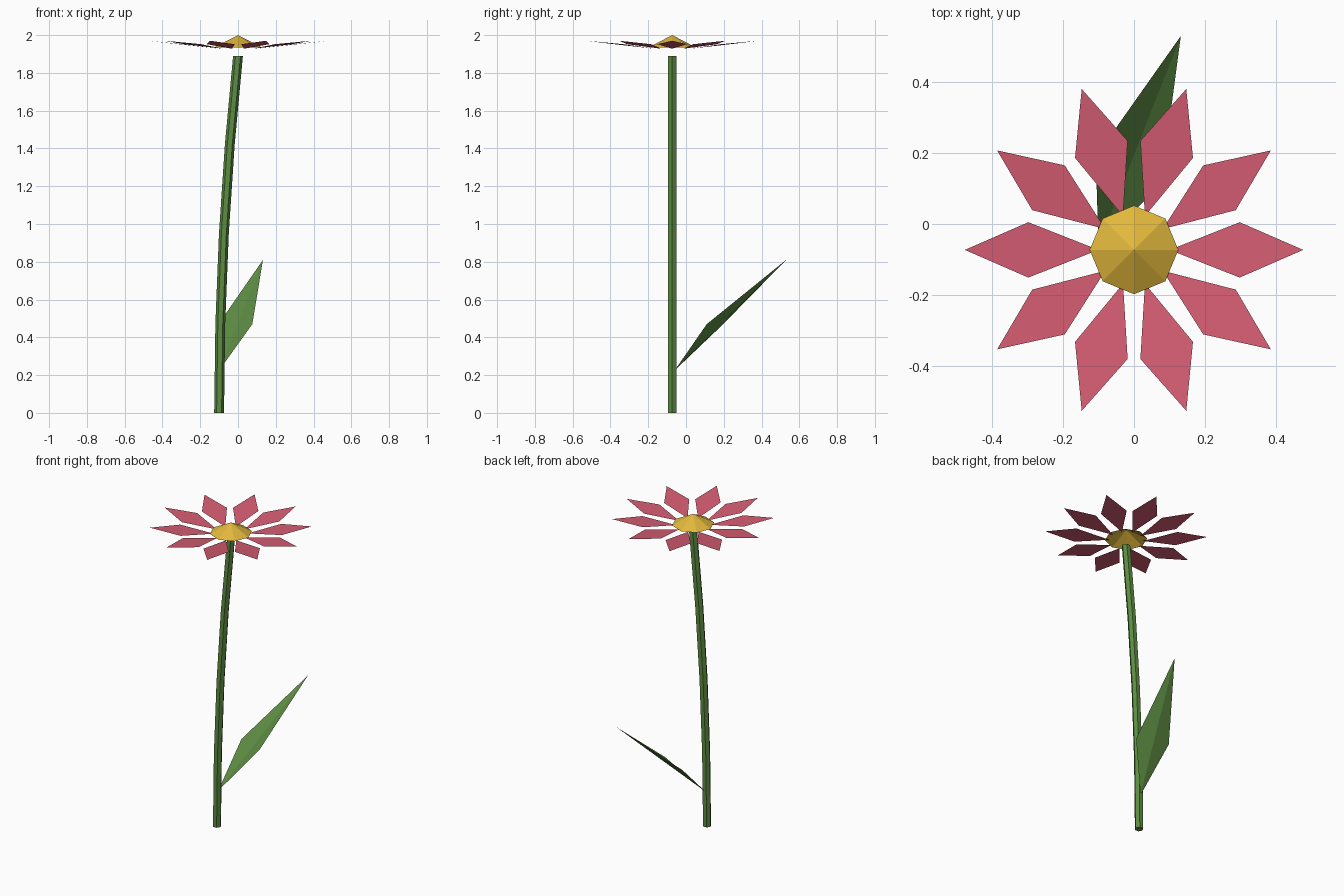
import bpy
from math import cos, sin, radians

cube = bpy.data.objects.get("Cube")
if cube:
    bpy.data.objects.remove(cube)

CENTRE_Y = -0.073


def material(name, rgb):
    """Flat material from a 0-255 display colour."""
    lin = [((c / 255 + 0.055) / 1.055) ** 2.4 for c in rgb] + [1]
    mat = bpy.data.materials.new(name)
    mat.use_nodes = True
    mat.diffuse_color = lin
    mat.node_tree.nodes["Principled BSDF"].inputs["Base Color"].default_value = lin
    return mat


def make_part(name, verts, faces, mat):
    mesh = bpy.data.meshes.new(name)
    mesh.from_pydata(verts, [], faces)
    mesh.materials.append(mat)
    obj = bpy.data.objects.new(name, mesh)
    bpy.context.collection.objects.link(obj)
    return obj


def ring(x, y, z, radius, sides):
    steps = [radians(360 * i / sides) for i in range(sides)]
    return [(x + radius * cos(a), y + radius * sin(a), z) for a in steps]


green = material("leaf green", (93, 140, 66))
pink = material("petal pink", (214, 93, 115))
yellow = material("centre yellow", (226, 184, 60))

# Stem: six-sided tube that leans over towards the bloom
SIDES, LEVELS, TOP = 6, 4, 1.89
verts, faces = [], []
for k in range(LEVELS + 1):
    t = k / LEVELS
    verts += ring(-0.1 + 0.1 * t * t, CENTRE_Y, TOP * t, 0.026, SIDES)
for k in range(LEVELS):
    for i in range(SIDES):
        a, b = k * SIDES + i, k * SIDES + (i + 1) % SIDES
        faces.append((a, b, b + SIDES, a + SIDES))
faces.append(tuple(reversed(range(SIDES))))
faces.append(tuple(range(LEVELS * SIDES, (LEVELS + 1) * SIDES)))
make_part("stem", verts, faces, green)

# Leaf: two triangles creased along the midrib
base, right, tip, left = (-0.1, -0.06, 0.225), (0.076, 0.11, 0.47), (0.132, 0.53, 0.81), (-0.108, 0.19, 0.463)
make_part("leaf", [base, right, tip, left], [(0, 1, 2), (0, 2, 3)], green)

# Petals: ten flat diamonds rising slightly outwards
PETALS = 10
outline = [(0.1, 0, 1.928), (0.298, -0.078, 1.952), (0.477, 0, 1.97), (0.298, 0.078, 1.952)]
for n in range(PETALS):
    a = radians(360 * n / PETALS)
    verts = [(r * cos(a) - w * sin(a), CENTRE_Y + r * sin(a) + w * cos(a), z)
             for r, w, z in outline]
    make_part(f"petal_{n + 1}", verts, [(0, 1, 2, 3)], pink)

# Flower centre: open eight-sided cone
verts = ring(0, CENTRE_Y, 1.935, 0.125, 8) + [(0, CENTRE_Y, 2.0)]
make_part("flower_centre", verts, [(i, (i + 1) % 8, 8) for i in range(8)], yellow)
